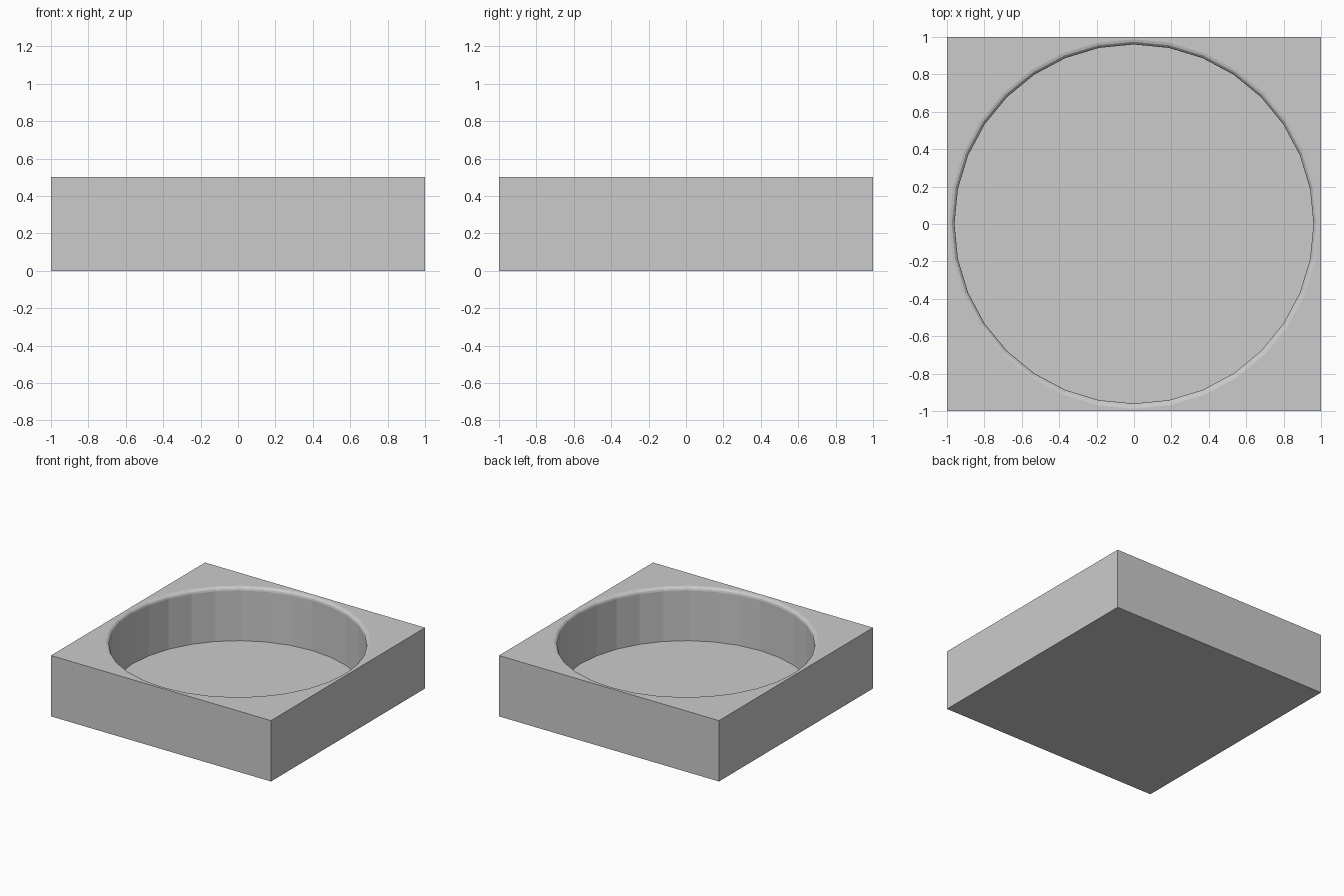
import bpy, bmesh
from math import sin, cos, pi

if "Cube" in bpy.data.objects:
    bpy.data.objects.remove(bpy.data.objects["Cube"])

SIDES = 32
RADIUS = 0.96      # pocket wall
FLOOR = 0.06       # pocket floor height
TOP = 0.5
ROUND = 0.028      # rounded lip of the pocket
STEPS = 3

# Square block
bpy.ops.mesh.primitive_cube_add(size=1, location=(0, 0, TOP / 2))
block = bpy.context.object
block.name = "square_block"
block.scale = (2, 2, TOP)
bpy.ops.object.transform_apply(location=True, rotation=False, scale=True)

# Pocket cutter: straight wall, flared quarter-round lip, overshoot above the top
profile = [(RADIUS, FLOOR)]
for i in range(STEPS + 1):
    a = i / STEPS * pi / 2
    profile.append((RADIUS + ROUND * (1 - cos(a)), TOP - ROUND * (1 - sin(a))))
profile.append((profile[-1][0], TOP + 0.2))

bm = bmesh.new()
rings = [[bm.verts.new((r * cos(2 * pi * k / SIDES), r * sin(2 * pi * k / SIDES), z))
          for k in range(SIDES)] for r, z in profile]
for low, high in zip(rings, rings[1:]):
    for k in range(SIDES):
        n = (k + 1) % SIDES
        bm.faces.new((low[k], low[n], high[n], high[k]))
bm.faces.new(rings[0][::-1])
bm.faces.new(rings[-1])
mesh = bpy.data.meshes.new("pocket_cutter")
bm.to_mesh(mesh)
bm.free()
cutter = bpy.data.objects.new("pocket_cutter", mesh)
bpy.context.collection.objects.link(cutter)

# Cut the round pocket and discard the cutter
cut = block.modifiers.new("pocket", 'BOOLEAN')
cut.operation = 'DIFFERENCE'
cut.solver = 'EXACT'
cut.object = cutter
bpy.context.view_layer.objects.active = block
bpy.ops.object.modifier_apply(modifier=cut.name)
bpy.data.objects.remove(cutter)
